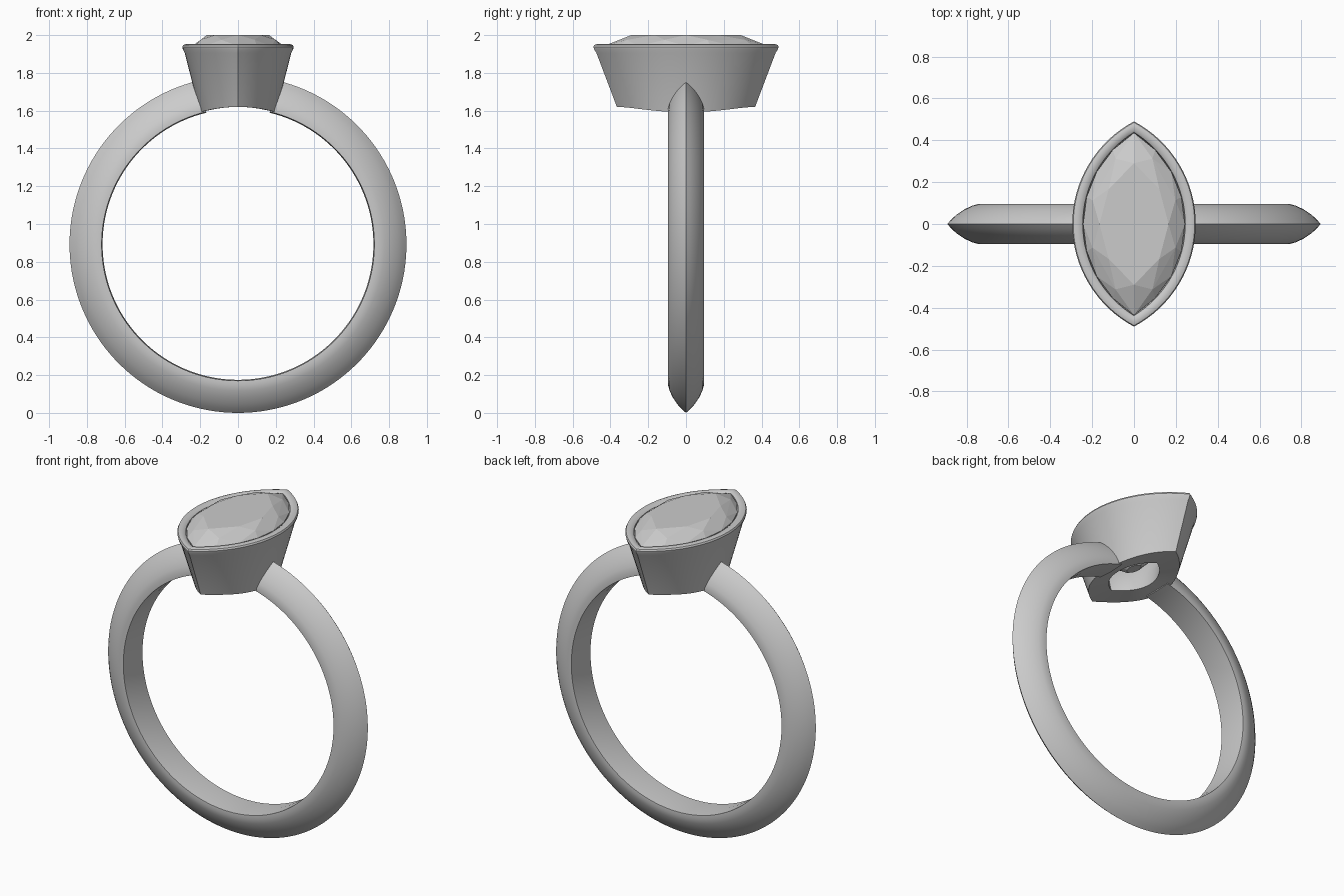
import bpy, bmesh
from math import sin, cos, pi, sqrt, asin, atan2, radians

if "Cube" in bpy.data.objects:
    bpy.data.objects.remove(bpy.data.objects["Cube"])

CZ = 0.892          # centre height of the finger hole
CUT = 0.728         # radius that trims the underside of the setting


def make(name, bm, smooth=True):
    bmesh.ops.recalc_face_normals(bm, faces=bm.faces)
    me = bpy.data.meshes.new(name)
    bm.to_mesh(me)
    bm.free()
    ob = bpy.data.objects.new(name, me)
    bpy.context.collection.objects.link(ob)
    if smooth:
        bpy.ops.object.select_all(action='DESELECT')
        bpy.context.view_layer.objects.active = ob
        ob.select_set(True)
        bpy.ops.object.shade_smooth_by_angle(angle=radians(35))
    return ob


def marquise(a, b, n):
    """Closed two-arc outline, half width a, half length b, 2n points."""
    r = (a * a + b * b) / (2 * a)
    m = asin(b / r)
    pts = []
    for s in (1, -1):
        for i in range(n):
            p = -m + 2 * m * i / n
            pts.append((s * (r * cos(p) - r + a), s * r * sin(p)))
    return pts


def bridge(bm, r0, r1):
    n = len(r0)
    for i in range(n):
        j = (i + 1) % n
        bm.faces.new((r0[i], r0[j], r1[j], r1[i]))


# Band: pointed-arch section swept around, open beneath the setting
half = [(0.722, 0.094), (0.745, 0.095), (0.775, 0.087), (0.81, 0.07),
        (0.845, 0.047), (0.872, 0.023)]
section = [(0.717, 0)] + half + [(CZ, 0)] + [(r, -y) for r, y in reversed(half)]
bm = bmesh.new()
gap, steps = radians(13.5), 128
rings = []
for k in range(steps + 1):
    t = gap + (2 * pi - 2 * gap) * k / steps
    rings.append([bm.verts.new((r * sin(t), y, CZ + r * cos(t))) for r, y in section])
for r0, r1 in zip(rings, rings[1:]):
    bridge(bm, r0, r1)
bm.faces.new(rings[0])
bm.faces.new(rings[-1])
make("band", bm)

# Bezel: tapered marquise cup with rounded rim, underside follows the finger hole
N = 32
profile = [(0.202, 0.366, None), (0.282, 0.474, 1.905), (0.292, 0.487, 1.925),
           (0.295, 0.490, 1.938), (0.290, 0.485, 1.948), (0.278, 0.472, 1.952),
           (0.257, 0.450, 1.950), (0.245, 0.438, 1.942), (0.240, 0.433, 1.91),
           (0.205, 0.385, 1.88), (0.125, 0.22, 1.70), (0.115, 0.20, None)]
bm = bmesh.new()
rings = []
for a, b, z in profile:
    rings.append([bm.verts.new((x, y, z if z else CZ + sqrt(CUT ** 2 - x * x)))
                  for x, y in marquise(a, b, N)])
for r0, r1 in zip(rings, rings[1:] + rings[:1]):
    bridge(bm, r0, r1)
make("bezel", bm)

# Gemstone: faceted hull of table, crown, girdle and pavilion points
bm = bmesh.new()
for a, b, z, n, shift in ((0.165, 0.29, 2.0, 8, 0), (0.212, 0.385, 1.975, 8, 1),
                          (0.243, 0.436, 1.942, 16, 0), (0.241, 0.434, 1.925, 16, 0),
                          (0.13, 0.24, 1.77, 8, 1), (0.03, 0.06, 1.67, 8, 0)):
    pts = marquise(a, b, n)
    for x, y in pts[shift::2]:
        bm.verts.new((x, y, z))
bmesh.ops.convex_hull(bm, input=bm.verts)
bmesh.ops.dissolve_limit(bm, angle_limit=radians(1), verts=bm.verts, edges=bm.edges)
make("gemstone", bm, smooth=False)
